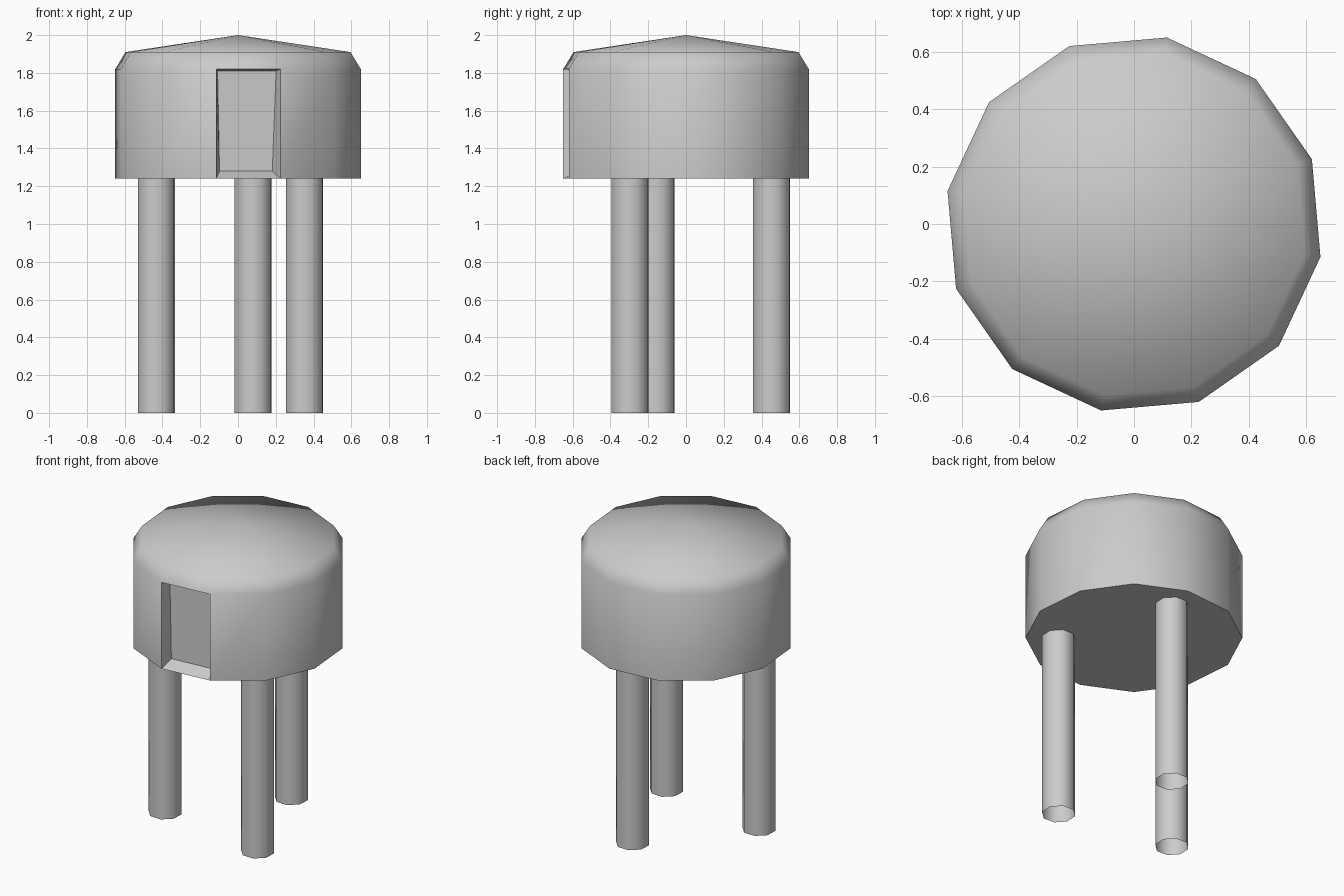
import bpy, bmesh, math
from mathutils import Vector

cube = bpy.data.objects.get("Cube")
if cube:
    bpy.data.objects.remove(cube, do_unlink=True)

# Plain grey for every part
grey = bpy.data.materials.new("plain_grey")
grey.use_nodes = True
colour = (0.6, 0.6, 0.6, 1)
grey.diffuse_color = colour
grey.node_tree.nodes["Principled BSDF"].inputs["Base Color"].default_value = colour


def ring(bm, sides, radius, z, phase, centre=(0, 0)):
    verts = []
    for i in range(sides):
        a = math.radians(phase) + math.tau * i / sides
        verts.append(bm.verts.new((centre[0] + radius * math.cos(a),
                                   centre[1] + radius * math.sin(a), z)))
    return verts


def bridge(bm, low, high):
    n = len(low)
    return [bm.faces.new((low[i], low[(i + 1) % n], high[(i + 1) % n], high[i]))
            for i in range(n)]


def finish(bm, name):
    mesh = bpy.data.meshes.new(name)
    bm.to_mesh(mesh)
    bm.free()
    mesh.materials.append(grey)
    obj = bpy.data.objects.new(name, mesh)
    bpy.context.collection.objects.link(obj)
    bpy.ops.object.select_all(action='DESELECT')
    obj.select_set(True)
    bpy.context.view_layer.objects.active = obj
    bpy.ops.object.shade_smooth_by_angle(angle=math.radians(60))
    return obj


# Twelve-sided cap: wall, chamfer and shallow cone top
SIDES = 12
bm = bmesh.new()
base = ring(bm, SIDES, 0.66, 1.24, -10)
shoulder = ring(bm, SIDES, 0.66, 1.82, -10)
rim = ring(bm, SIDES, 0.605, 1.91, -10)
walls = bridge(bm, base, shoulder)
bridge(bm, shoulder, rim)
apex = bm.verts.new((0, 0, 2))
for i in range(SIDES):
    bm.faces.new((rim[i], rim[(i + 1) % SIDES], apex))
bm.faces.new(base[::-1])

# Recess in the front wall, with a sloping sill
front = min(walls, key=lambda f: f.calc_center_median().y)
outer = list(front.verts)
left, right = outer[0].co.copy(), outer[1].co.copy()
inward = Vector((-0.087, 0.996, 0)) * 0.08
bm.faces.remove(front)
inner = []
for t, z in ((0.07, 1.28), (0.89, 1.28), (0.95, 1.81), (0.04, 1.81)):
    p = left.lerp(right, t) + inward
    p.z = z
    inner.append(bm.verts.new(p))
bridge(bm, outer, inner)
bm.faces.new(inner)
finish(bm, "cap")

# Three open tubular legs, evenly spaced
for i, name in enumerate(("back_leg", "front_right_leg", "front_left_leg")):
    a = math.radians(80 + 120 * i)
    centre = (0.46 * math.cos(a), 0.46 * math.sin(a))
    bm = bmesh.new()
    foot = ring(bm, 8, 0.104, 0, 20, centre)
    top = ring(bm, 8, 0.104, 1.24, 20, centre)
    bridge(bm, foot, top)
    finish(bm, name)
